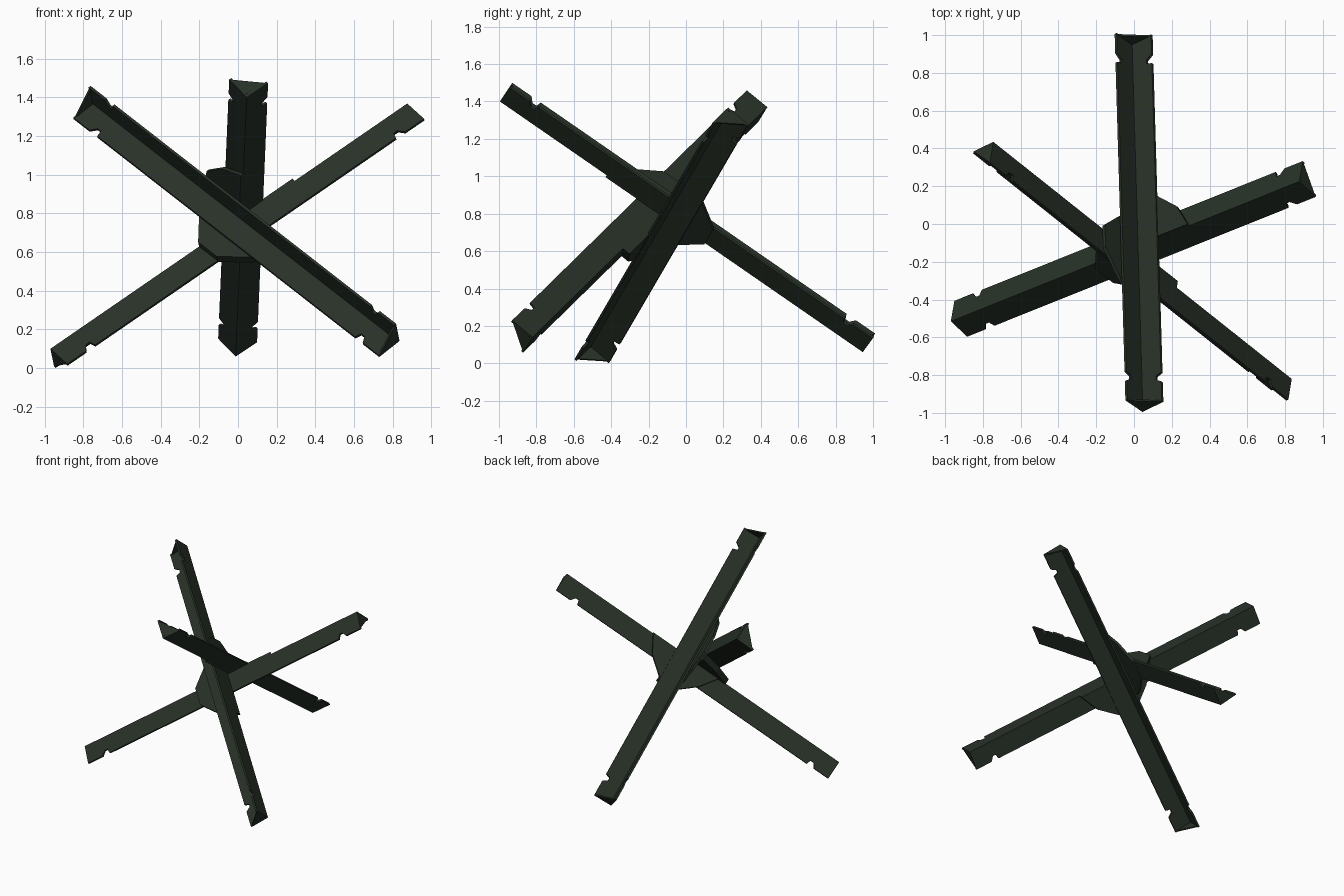
import bpy
import bmesh
from mathutils import Vector
from mathutils.geometry import intersect_line_line

cube = bpy.data.objects.get("Cube")
if cube:
    bpy.data.objects.remove(cube)

LEG = 0.143      # flange width
SHEET = 0.014    # flange thickness

paint = bpy.data.materials.new("dark_green_paint")
paint.use_nodes = True
colour = (0.021, 0.031, 0.021, 1)
paint.diffuse_color = colour
shader = next(n for n in paint.node_tree.nodes if n.type == "BSDF_PRINCIPLED")
shader.inputs["Base Color"].default_value = colour
shader.inputs["Roughness"].default_value = 0.8


def prism(bm, outline, origin, u, v, offset):
    """Extrude a flat outline, given in u/v coordinates, along offset."""
    base = [bm.verts.new(origin + u * a + v * b) for a, b in outline]
    face = bm.faces.new(base)
    grown = bmesh.ops.extrude_face_region(bm, geom=[face], use_keep_orig=True)
    new = [g for g in grown["geom"] if isinstance(g, bmesh.types.BMVert)]
    bmesh.ops.translate(bm, verts=new, vec=offset)


def finish(bm, name):
    bmesh.ops.recalc_face_normals(bm, faces=bm.faces)
    mesh = bpy.data.meshes.new(name)
    bm.to_mesh(mesh)
    bm.free()
    mesh.materials.append(paint)
    obj = bpy.data.objects.new(name, mesh)
    bpy.context.collection.objects.link(obj)


def beam(name, start, end, opening):
    """Right-angled steel section with notched flanges and closed ends."""
    start, end, opening = Vector(start), Vector(end), Vector(opening)
    length = (end - start).length
    d = (end - start).normalized()
    mid = (opening - d * opening.dot(d)).normalized()
    side = d.cross(mid)
    flanges = [(mid + side).normalized(), (mid - side).normalized()]

    notch = [(0, LEG), (0.125, LEG), (0.15, LEG - 0.035),
             (0.175, LEG - 0.035), (0.185, LEG)]
    far = [(length - s, h) for s, h in reversed(notch)]
    outline = [(0, 0)] + notch + far + [(length, 0)]

    bm = bmesh.new()
    for u, other in (flanges, flanges[::-1]):
        prism(bm, outline, start, d, u, other * SHEET)
    # end caps, leaving a small gap at the corner
    half = LEG * 0.7071
    cap = [(half, half), (-half, half), (-0.024, 0.024), (0.024, 0.024)]
    for point, inward in ((start, d), (end, -d)):
        prism(bm, cap, point, side, mid, inward * 0.01)
    finish(bm, name)
    return start, end, d, mid


def gusset(name, base, arm, along, toward, thick):
    """Tapered plate on the base beam, narrowing onto the crossing arm."""
    start, end, d, mid = base
    p = intersect_line_line(start, end, arm[0], arm[1])[0]
    u, v = d * along, arm[2] * toward
    n = u.cross(v).normalized()
    if n.dot(mid) > 0:
        n = -n
    outline = [(-0.23, 0), (-0.13, LEG), (0, 0.26), (LEG, 0.26),
               (LEG + 0.13, LEG), (LEG + 0.2, 0)]
    bm = bmesh.new()
    prism(bm, outline, p, u, v, n * thick)
    finish(bm, name)


# crossed beams
long_beam = beam("front_to_back_beam", (0.045, -0.995, 1.40),
                 (-0.012, 0.945, 0.06), (0.01, 0.063, 0.08))
front_beam = beam("front_beam", (-0.745, 0.435, 1.37),
                  (0.835, -0.82, 0.14), (-0.06, -0.065, 0.008))
cross_beam = beam("cross_beam", (-0.97, -0.515, 0.10),
                  (0.875, 0.225, 1.368), (0.052, 0.012, -0.1))

# joining plates
gusset("front_gusset", front_beam, cross_beam, 1, -1, 0.045)
gusset("rear_gusset", cross_beam, long_beam, 1, 1, 0.018)
gusset("upper_gusset", long_beam, front_beam, -1, -1, 0.018)
